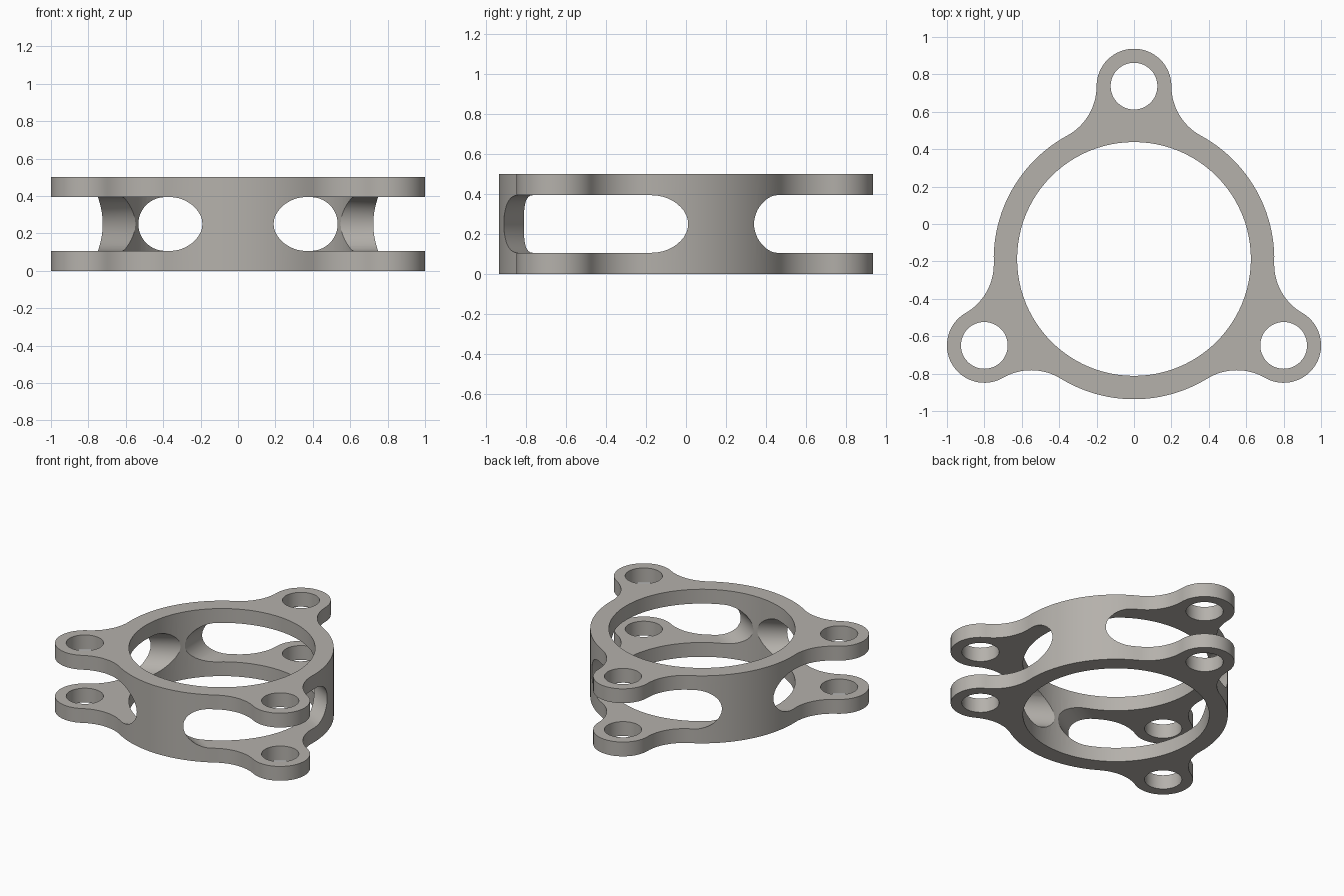
import bpy, bmesh
from math import sin, cos, pi, atan2
from mathutils import Matrix, Vector

if "Cube" in bpy.data.objects:
    bpy.data.objects.remove(bpy.data.objects["Cube"])

H = 0.5                      # total height
CY = -0.187                  # ring centre on y
R, BORE = 0.75, 0.625        # ring radii
LUG_D, LUG_R, HOLE = 0.924, 0.2, 0.125
SLOT_HALF, SLOT_R = 0.533, 0.144
FIL = (LUG_D**2 + LUG_R**2 - R**2) / (2 * (R - LUG_R))   # blend radius tangent to ring and lug
A = atan2(LUG_R + FIL, LUG_D)
LUG_ANGLES = [pi / 2 + i * 2 * pi / 3 for i in range(3)]


def arc(cx, cy, r, a0, a1, n):
    return [Vector((cx + r * cos(a0 + (a1 - a0) * i / n),
                    cy + r * sin(a0 + (a1 - a0) * i / n), 0)) for i in range(n)]


def prism(name, pts, depth, matrix):
    """Extrude a closed 2D outline along local z."""
    bm = bmesh.new()
    face = bm.faces.new([bm.verts.new(p) for p in pts])
    ext = bmesh.ops.extrude_face_region(bm, geom=[face])
    verts = [v for v in ext["geom"] if isinstance(v, bmesh.types.BMVert)]
    bmesh.ops.translate(bm, verts=verts, vec=(0, 0, depth))
    bmesh.ops.recalc_face_normals(bm, faces=bm.faces)
    bm.transform(matrix)
    mesh = bpy.data.meshes.new(name)
    bm.to_mesh(mesh)
    bm.free()
    mesh.materials.append(metal)
    ob = bpy.data.objects.new(name, mesh)
    bpy.context.collection.objects.link(ob)
    return ob


# Warm dark grey metal
metal = bpy.data.materials.new("warm_grey_metal")
metal.diffuse_color = (0.46, 0.44, 0.41, 1)
metal.use_nodes = True
metal.node_tree.nodes["Principled BSDF"].inputs["Base Color"].default_value = metal.diffuse_color

# Outer outline: blend, lug, blend, ring arc, repeated three times
outline = []
for ang in LUG_ANGLES:
    side = LUG_R + FIL
    part = (arc(LUG_D, -side, FIL, pi - A, pi / 2, 16)
            + arc(LUG_D, 0, LUG_R, -pi / 2, pi / 2, 32)
            + arc(LUG_D, side, FIL, -pi / 2, A - pi, 16)
            + arc(0, 0, R, A, 2 * pi / 3 - A, 24))
    rot = Matrix.Rotation(ang, 4, 'Z')
    outline += [rot @ p for p in part]
centre = Matrix.Translation((0, CY, 0))
body = prism("three_lug_ring", outline, H, centre)

# Cutters: central bore, bolt holes and rounded radial slots
cutters = [prism("bore_cutter", arc(0, 0, BORE, 0, 2 * pi, 96), H + 0.2,
                 centre @ Matrix.Translation((0, 0, -0.1)))]
s = SLOT_HALF - SLOT_R
slot = arc(s, 0, SLOT_R, -pi / 2, pi / 2, 20) + [Vector((s, SLOT_R, 0))]
slot += [Vector((-p.x, -p.y, 0)) for p in slot]
# local x -> tangent, local y -> up, local z -> radially outward
slot_axes = Matrix(((0, 0, 1, 0.2), (1, 0, 0, 0), (0, 1, 0, H / 2), (0, 0, 0, 1)))
for ang in LUG_ANGLES:
    turn = centre @ Matrix.Rotation(ang, 4, 'Z')
    cutters.append(prism("hole_cutter", arc(LUG_D, 0, HOLE, 0, 2 * pi, 48), H + 0.2,
                         turn @ Matrix.Translation((0, 0, -0.1))))
    cutters.append(prism("slot_cutter", slot, 1.2, turn @ slot_axes))

# Apply the cuts, then remove the cutters
bpy.context.view_layer.objects.active = body
for c in cutters:
    mod = body.modifiers.new("cut", 'BOOLEAN')
    mod.operation, mod.solver, mod.object = 'DIFFERENCE', 'EXACT', c
    bpy.ops.object.modifier_apply(modifier=mod.name)
    bpy.data.objects.remove(c)

bpy.ops.object.select_all(action='DESELECT')
body.select_set(True)
bpy.ops.object.shade_smooth_by_angle(angle=pi / 6)
